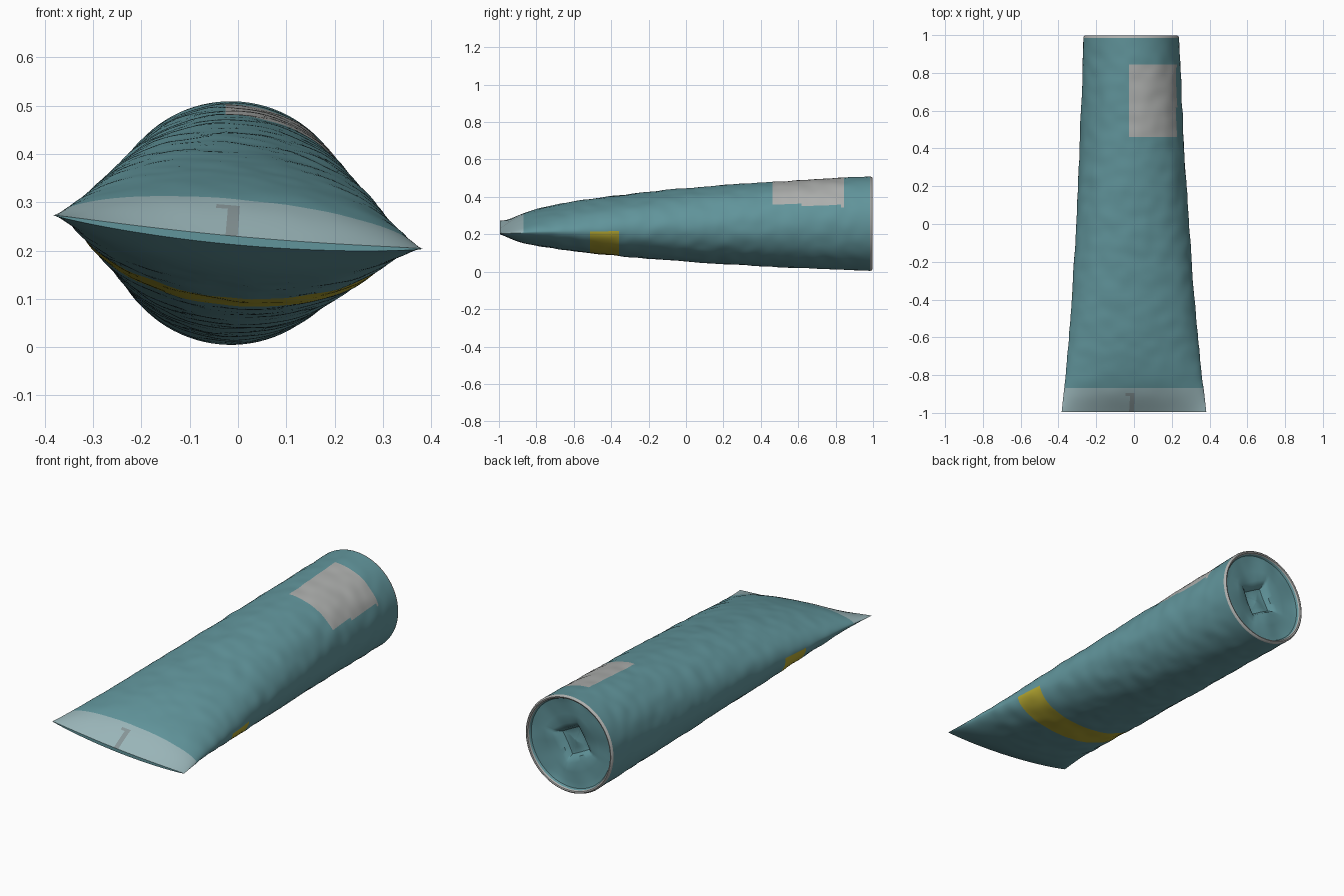
import bpy, bmesh, math
from mathutils import Vector, noise

if "Cube" in bpy.data.objects:
    bpy.data.objects.remove(bpy.data.objects["Cube"])

SEG = 96


def material(name, rgb):
    m = bpy.data.materials.new(name)
    m.diffuse_color = (*rgb, 1)
    m.use_nodes = True
    m.node_tree.nodes["Principled BSDF"].inputs["Base Color"].default_value = m.diffuse_color
    return m


teal = material("teal", (0.12, 0.30, 0.33))
pale_teal = material("pale_teal", (0.32, 0.46, 0.48))
pale = material("pale_grey", (0.42, 0.43, 0.42))
yellow = material("yellow", (0.45, 0.38, 0.03))
grey = material("seam_grey", (0.24, 0.30, 0.31))

# Tube profile along its length: y, half width, half height, centre z
PROFILE = [(-1.0, .385, .006, .238), (-.9, .374, .062, .241), (-.8, .362, .094, .244),
           (-.6, .343, .130, .245), (-.4, .326, .156, .246), (0, .300, .195, .250),
           (.4, .277, .223, .253), (.8, .260, .244, .256), (1.0, .253, .253, .257)]


def sample(y):
    for i in range(len(PROFILE) - 1):
        a, b = PROFILE[i], PROFILE[i + 1]
        if y <= b[0]:
            break
    # cubic Hermite between neighbouring stations
    def slope(k):
        lo, hi = PROFILE[max(k - 1, 0)], PROFILE[min(k + 1, len(PROFILE) - 1)]
        return [(h - l) / (hi[0] - lo[0]) for l, h in zip(lo, hi)]
    d = b[0] - a[0]
    t = (y - a[0]) / d
    m0, m1 = slope(i), slope(i + 1)
    return [(2*t**3 - 3*t*t + 1) * a[k] + (t**3 - 2*t*t + t) * d * m0[k]
            + (3*t*t - 2*t**3) * b[k] + (t**3 - t*t) * d * m1[k] for k in (1, 2, 3)]


def section_point(y, ang, scale=1.0):
    w, h, cz = sample(y)
    front = max(0.0, (-.4 - y) / .6)          # 1 at the crimp, 0 in the body
    s = math.sin(ang)
    u = w * scale * math.cos(ang)
    v = h * scale * s * abs(s) ** (.35 * front)
    v -= .018 * front ** 2 * (1 - math.cos(ang) ** 2)
    tilt = -math.radians(5.2)
    x = u * math.cos(tilt) - v * math.sin(tilt)
    z = u * math.sin(tilt) + v * math.cos(tilt)
    return Vector((x - .0075 * (y + 1), y, z + cz))


def loft(name, rings, mats, close_start=False, close_end=False, pick=None):
    bm = bmesh.new()
    rows = [[bm.verts.new(p) for p in ring] for ring in rings]
    for a, b in zip(rows, rows[1:]):
        for i in range(SEG):
            j = (i + 1) % SEG
            f = bm.faces.new((a[i], a[j], b[j], b[i]))
            if pick:
                f.material_index = pick(f.calc_center_median(), (i + .5) / SEG * 360)
    if close_start:
        bm.faces.new(rows[0])
    if close_end:
        bm.faces.new(rows[-1])
    bmesh.ops.recalc_face_normals(bm, faces=bm.faces)
    me = bpy.data.meshes.new(name)
    bm.to_mesh(me)
    bm.free()
    for m in mats:
        me.materials.append(m)
    ob = bpy.data.objects.new(name, me)
    bpy.context.collection.objects.link(ob)
    bpy.ops.object.select_all(action='DESELECT')
    ob.select_set(True)
    bpy.context.view_layer.objects.active = ob
    bpy.ops.object.shade_smooth_by_angle(angle=math.radians(40))
    return ob


ANGLES = [2 * math.pi * i / SEG for i in range(SEG)]
END = .985


# Squeezed tube body with faint wrinkles
def body_ring(y):
    amp = .004 * min(1, (y + 1) * 3, (END - y) * 8)
    ring = []
    for a in ANGLES:
        p = section_point(y, a)
        n = noise.noise(p * 14)
        ring.append(p + Vector((math.cos(a), 0, math.sin(a))) * n * amp)
    return ring


# Coloured areas: label, band around the underside, crimp and its mark
def body_material(c, deg):
    if deg < 180:
        if -.03 < c.x < .225 and .46 < c.y < .85:
            return 2
        if c.y < -.89 and abs(c.x + .015) < .018:
            return 4
        if c.y < -.87:
            return 1
    elif -.51 < c.y < -.36:
        return 3
    return 0


N = 140
ys = [-.995 + (END + .995) * i / N for i in range(N + 1)]
loft("tube_body", [body_ring(y) for y in ys],
     [teal, pale_teal, pale, yellow, grey], close_start=True, pick=body_material)

# Rounded pale rim at the round end
loft("end_rim", [[section_point(END, a, s) + Vector((0, dy, 0)) for a in ANGLES]
                 for s, dy in [(1, 0), (.99, .008), (.97, .012), (.945, .010), (.93, .002)]],
     [pale])


# Recessed end disc with a squarish central dent
def disc_ring(s, dy, square):
    ring = []
    for a in ANGLES:
        b = a + .4
        k = 1 / max(abs(math.cos(b)), abs(math.sin(b))) * .88
        p = section_point(END, a, s * (1 + square * (k - 1)))
        wob = .012 * noise.noise(p * 9) * (1 if s < .85 else 0)
        ring.append(p + Vector((0, dy + wob, 0)))
    return ring


loft("end_disc", [disc_ring(*r) for r in
                  [(.93, .002, 0), (.91, -.008, 0), (.8, -.012, 0), (.6, -.014, .2),
                   (.42, -.02, .7), (.33, -.03, 1), (.27, -.055, 1), (.15, -.06, 1),
                   (.03, -.05, 0)]],
     [teal], close_end=True)
